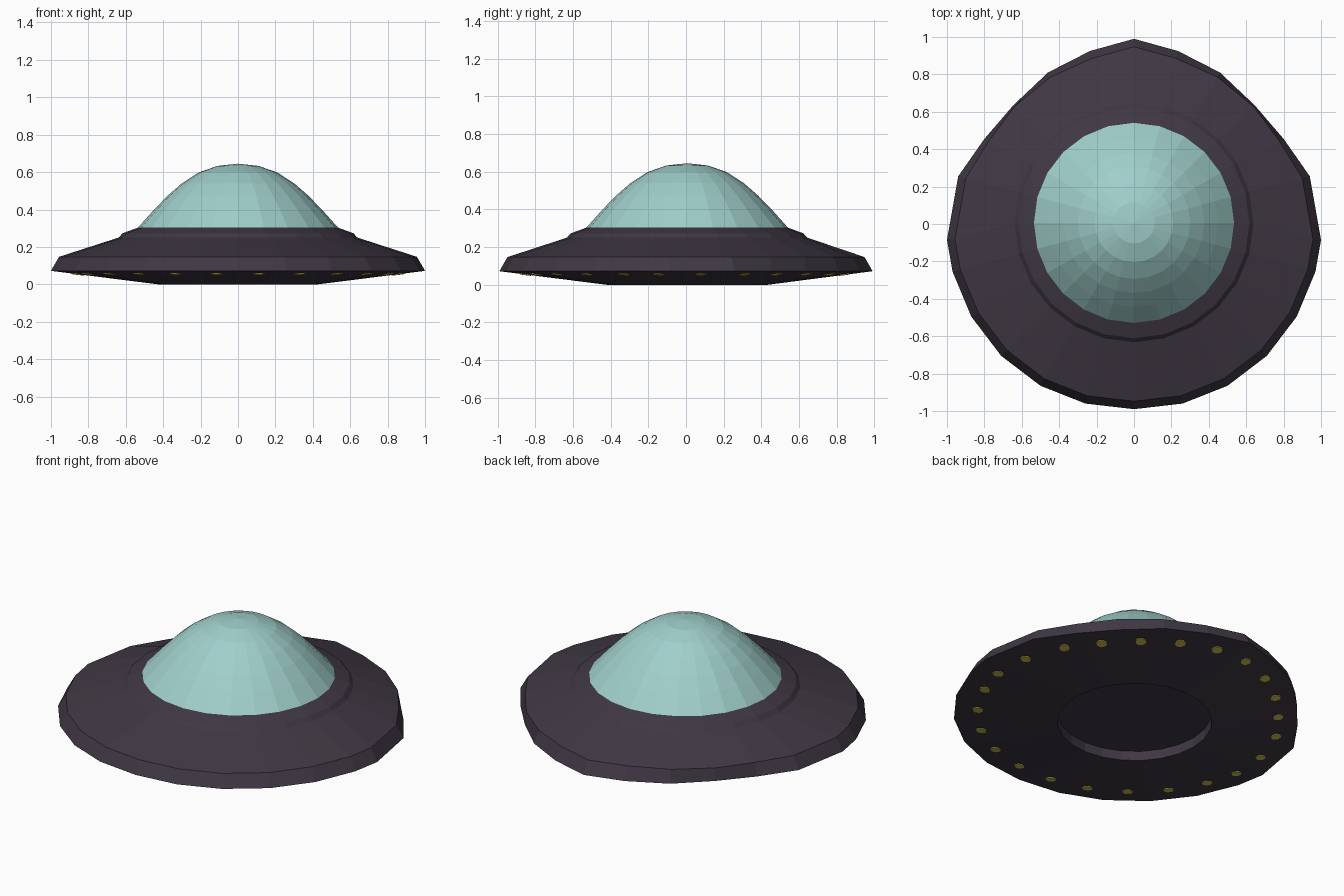
import bpy, bmesh, math
from mathutils import Vector

if "Cube" in bpy.data.objects:
    bpy.data.objects.remove(bpy.data.objects["Cube"])

N = 24       # segments around the saucer
CY = 0.006   # centre offset along y


def material(name, rgb):
    lin = [(c / 255 / 12.92) if c < 10 else ((c / 255 + 0.055) / 1.055) ** 2.4 for c in rgb]
    m = bpy.data.materials.new(name)
    m.diffuse_color = (*lin, 1)
    m.use_nodes = True
    m.node_tree.nodes["Principled BSDF"].inputs["Base Color"].default_value = m.diffuse_color
    return m


def circle(r, z):
    return [Vector((r * math.sin(i * math.tau / N), CY - r * math.cos(i * math.tau / N), z))
            for i in range(N)]


def loft(bm, rings):
    rows = [[bm.verts.new(p) for p in ring] for ring in rings]
    for a, b in zip(rows, rows[1:]):
        for i in range(N):
            j = (i + 1) % N
            bm.faces.new((a[i], a[j], b[j], b[i]))
    return rows


def finish(bm, name, mat):
    me = bpy.data.meshes.new(name)
    bm.to_mesh(me)
    bm.free()
    me.materials.append(mat)
    ob = bpy.data.objects.new(name, me)
    bpy.context.collection.objects.link(ob)
    return ob


hull_mat = material("dark plum metal", (64, 56, 68))
dome_mat = material("pale teal glass", (160, 207, 203))
light_mat = material("yellow lamp", (205, 190, 80))

# Uneven rim outline: right half from front to back, then mirrored
half = [(0, -.99), (.26, -.96), (.5, -.865), (.71, -.705), (.87, -.495), (.97, -.255),
        (1, -.085), (.94, .255), (.8, .455), (.645, .635), (.46, .81), (.235, .925), (0, .99)]
outline = half + [(-x, y) for x, y in half[-2:0:-1]]
inset = {8: .972, 9: .99, 10: .97}   # the upper edge nearly meets the rim at the rear corners
rim = [Vector((x, y, .072)) for x, y in outline]
upper = []
for i, (x, y) in enumerate(outline):
    k = inset.get(min(i, N - i), .957)
    upper.append(Vector((x * k, y * k, .147)))

# Hull: recessed belly, underside, rim, sloped deck and collar
lip = circle(.428, 0)
bm = bmesh.new()
rows = loft(bm, [circle(.426, .057), lip, rim, upper,
                 circle(.638, .25), circle(.617, .273), circle(.535, .303)])
bm.faces.new(rows[0][::-1])
finish(bm, "saucer_hull", hull_mat)

# Dome canopy
profile = [(.535, .303), (.45, .398), (.375, .475), (.3, .54), (.21, .598), (.11, .633)]
bm = bmesh.new()
rows = loft(bm, [circle(r, z) for r, z in profile])
tip = bm.verts.new((0, CY, .645))
for i in range(N):
    bm.faces.new((rows[-1][i], rows[-1][(i + 1) % N], tip))
finish(bm, "dome_canopy", dome_mat)

# Ring of thin lamps, one on each underside panel
bm = bmesh.new()
for i in range(N):
    j = (i + 1) % N
    inner, outer = (lip[i] + lip[j]) / 2, (rim[i] + rim[j]) / 2
    out = (outer - inner).normalized()
    side = (lip[j] - lip[i]).normalized()
    down = side.cross(out).normalized()
    if down.z > 0:
        down = -down
    centre = inner.lerp(outer, .78)
    base, face = [], []
    for k in range(8):
        a = math.tau * (k + .5) / 8
        p = centre + .031 * (math.cos(a) * out + math.sin(a) * side)
        base.append(bm.verts.new(p - down * .002))
        face.append(bm.verts.new(p + down * .005))
    bm.faces.new(face)
    for k in range(8):
        m = (k + 1) % 8
        bm.faces.new((base[k], base[m], face[m], face[k]))
bmesh.ops.recalc_face_normals(bm, faces=bm.faces[:])
for f in bm.faces:
    if len(f.verts) == 8 and f.normal.z > 0:
        f.normal_flip()
finish(bm, "underside_lamps", light_mat)
